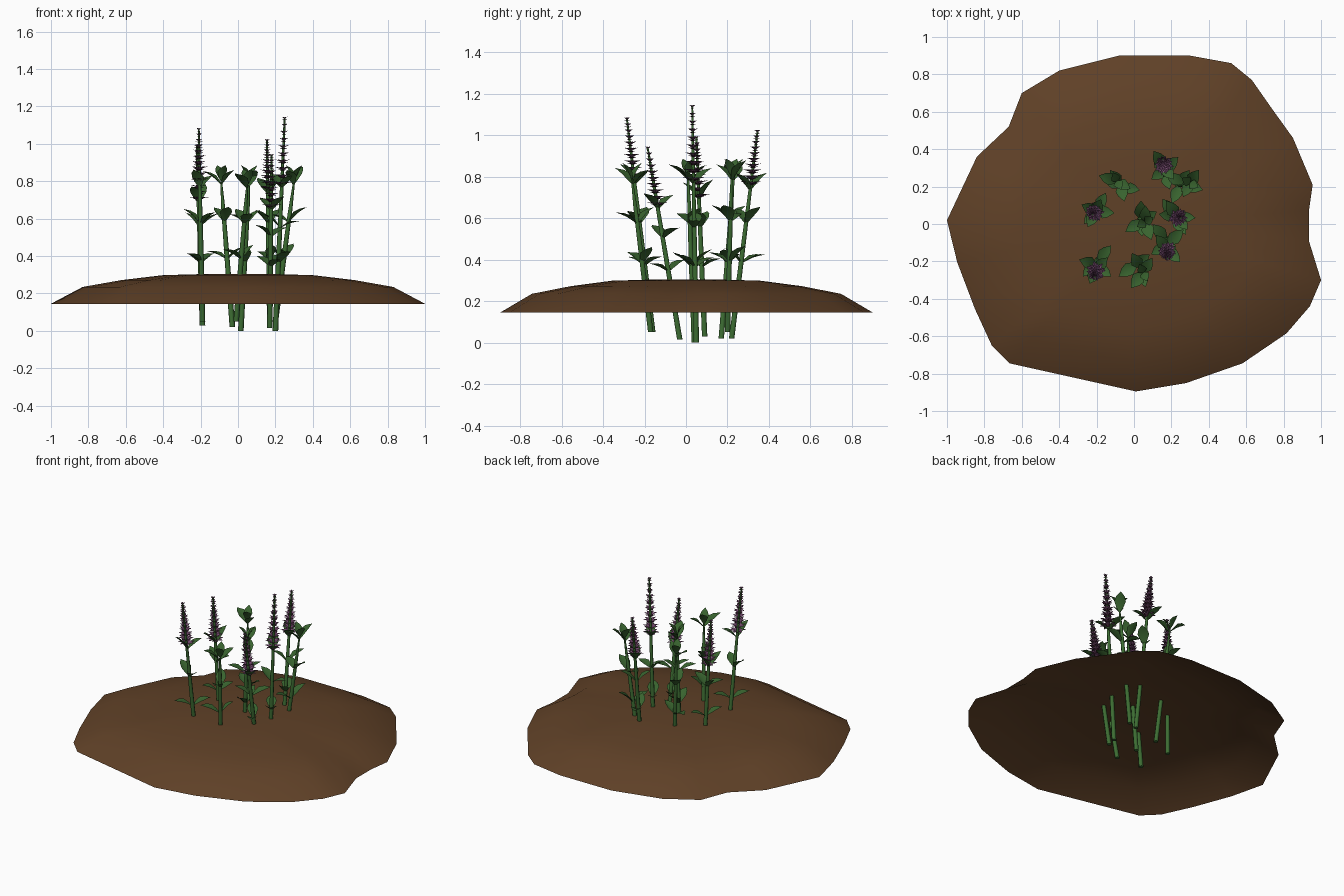
import bpy, bmesh, math, random
from mathutils import Vector, Matrix

if "Cube" in bpy.data.objects:
    bpy.data.objects.remove(bpy.data.objects["Cube"])

random.seed(4)


def material(name, rgb):
    m = bpy.data.materials.new(name)
    m.diffuse_color = (*rgb, 1)
    m.use_nodes = True
    m.node_tree.nodes["Principled BSDF"].inputs["Base Color"].default_value = m.diffuse_color
    return m


SOIL = material("soil brown", (0.115, 0.052, 0.02))
STEM = material("stem green", (0.045, 0.15, 0.032))
LEAF = material("leaf green", (0.04, 0.125, 0.028))
PETAL = material("petal purple", (0.17, 0.065, 0.15))
CALYX = material("calyx plum", (0.06, 0.018, 0.04))


def finish(name, bm, mats, smooth=None):
    me = bpy.data.meshes.new(name)
    bm.to_mesh(me)
    bm.free()
    for m in mats:
        me.materials.append(m)
    ob = bpy.data.objects.new(name, me)
    bpy.context.collection.objects.link(ob)
    if smooth:
        bpy.ops.object.select_all(action='DESELECT')
        ob.select_set(True)
        bpy.context.view_layer.objects.active = ob
        bpy.ops.object.shade_smooth_by_angle(angle=math.radians(smooth))
    return ob


# Soil mound: irregular outline shrunk inward and upward, open underneath
OUTLINE = [(-1, .02), (-.945, -.205), (-.85, -.455), (-.76, -.65), (-.665, -.745),
           (.01, -.895), (.28, -.85), (.58, -.745), (.815, -.585), (.94, -.44),
           (1, -.30), (.935, -.09), (.935, .07), (.955, .21), (.85, .46),
           (.735, .62), (.63, .77), (.52, .86), (.30, .90), (-.08, .90),
           (-.40, .82), (-.60, .70), (-.67, .52), (-.84, .36)]
bm = bmesh.new()
rings = [[bm.verts.new((x * s, y * s, z)) for x, y in OUTLINE]
         for s, z in ((1, .145), (.83, .235), (.62, .272), (.40, .298), (.18, .304))]
n = len(OUTLINE)
for a, b in zip(rings, rings[1:]):
    for i in range(n):
        j = (i + 1) % n
        bm.faces.new((a[i], a[j], b[j], b[i]))
centre = bm.verts.new((0, 0, .305))
for i in range(n):
    bm.faces.new((rings[-1][i], rings[-1][(i + 1) % n], centre))
finish("soil_mound", bm, [SOIL], 60)


def tube(bm, points, radii, sides=6):
    """Tapered stem through the given points, capped at both ends."""
    loops = []
    for p, r in zip(points, radii):
        loops.append([bm.verts.new(p + Vector((r * math.cos(k * math.tau / sides),
                                               r * math.sin(k * math.tau / sides), 0)))
                      for k in range(sides)])
    for a, b in zip(loops, loops[1:]):
        for k in range(sides):
            m = (k + 1) % sides
            bm.faces.new((a[k], a[m], b[m], b[k]))
    bm.faces.new(loops[0][::-1])
    bm.faces.new(loops[-1])


# (along, half width, lift) rows of one leaf blade
BLADE = [(0, .03, 0), (.25, .17, .02), (.5, .27, .03), (.75, .20, .0), (1, 0, -.05)]


def blade(bm, origin, azimuth, pitch, length, width=1.0, mat=0):
    """Pointed blade with a folded midrib."""
    M = (Matrix.Translation(origin) @ Matrix.Rotation(azimuth, 4, 'Z')
         @ Matrix.Rotation(-pitch, 4, 'Y') @ Matrix.Scale(length, 4))
    rows = []
    for t, w, z in BLADE:
        w *= width
        if w:
            rows.append([bm.verts.new(M @ Vector(c)) for c in
                         ((t, -w, z + w * .35), (t, 0, z), (t, w, z + w * .35))])
        else:
            tip = bm.verts.new(M @ Vector((t, 0, z)))
    for a, b in zip(rows, rows[1:]):
        for k in (0, 1):
            bm.faces.new((a[k], b[k], b[k + 1], a[k + 1])).material_index = mat
    for k in (0, 1):
        bm.faces.new((rows[-1][k], tip, rows[-1][k + 1])).material_index = mat


# Plants: bottom, top, leaf node heights, two leaf azimuths, flower start (or None)
PLANTS = [
    ((-.19, -.16, .05), (-.21, -.285, 1.08), (.37, .57, .76), (55, 150), .86),
    ((.20, .05, .0), (.25, .03, 1.14), (.36, .55, .76), (130, 0), .84),
    ((.17, .22, .02), (.155, .345, 1.02), (.38, .57, .73), (120, 35), .82),
    ((.17, -.03, .015), (.18, -.185, .94), (.34, .50, .64), (125, 35), .72),
    ((-.19, .09, .03), (-.22, .05, .99), (.36, .55, .68), (60, 165), .76),
    ((-.03, .17, .02), (-.09, .23, .80), (.38, .58, .78), (160, 115), None),
    ((.20, .20, .05), (.30, .22, .80), (.38, .58, .78), (60, 150), None),
    ((.015, .04, .0), (.06, .01, .80), (.36, .57, .78), (100, 30), None),
    ((-.01, -.17, .05), (.05, -.26, .78), (.38, .57, .76), (45, 115), None),
]

for idx, (lo, hi, nodes, azimuths, start) in enumerate(PLANTS, 1):
    lo, hi = Vector(lo), Vector(hi)

    def at(z):
        return lo.lerp(hi, (z - lo.z) / (hi.z - lo.z))

    # Stem
    bm = bmesh.new()
    tube(bm, [lo, at(.4), at(.65), hi], [.015, .0135, .011, .005])
    finish(f"stem_{idx}", bm, [STEM], 65)

    # Opposite leaf pairs, alternating direction
    bm = bmesh.new()
    for k, z in enumerate(nodes):
        top = k == len(nodes) - 1
        for side in (0, 180):
            az = math.radians(azimuths[k % 2] + side + random.uniform(-12, 12))
            pitch = math.radians(random.uniform(38, 58) if top else random.uniform(22, 48))
            blade(bm, at(z), az, pitch, random.uniform(.11, .135))
    if start is None:  # young closing pair at the tip
        for side in (0, 180):
            blade(bm, hi, math.radians(azimuths[1] + side), math.radians(62), .10)
    finish(f"leaves_{idx}", bm, [LEAF], 40)

    # Flower spike: whorls of narrow petals getting smaller upward
    if start:
        bm = bmesh.new()
        whorls = 10
        for w in range(whorls):
            f = w / (whorls - 1)
            p = at(start - .06 + (hi.z - start + .05) * f)
            size = .056 * (1 - .62 * f)
            for k in range(7):
                az = (k + .5 * (w % 2)) * math.tau / 7 + random.uniform(-.1, .1)
                blade(bm, p, az, math.radians(18 + 30 * f), size, .8, 0)
                blade(bm, p - Vector((0, 0, .006)), az + .4, math.radians(24), size * .7, .8, 1)
        blade(bm, hi - Vector((0, 0, .015)), 0, math.radians(85), .02, 1, 0)
        finish(f"flower_spike_{idx}", bm, [PETAL, CALYX])
